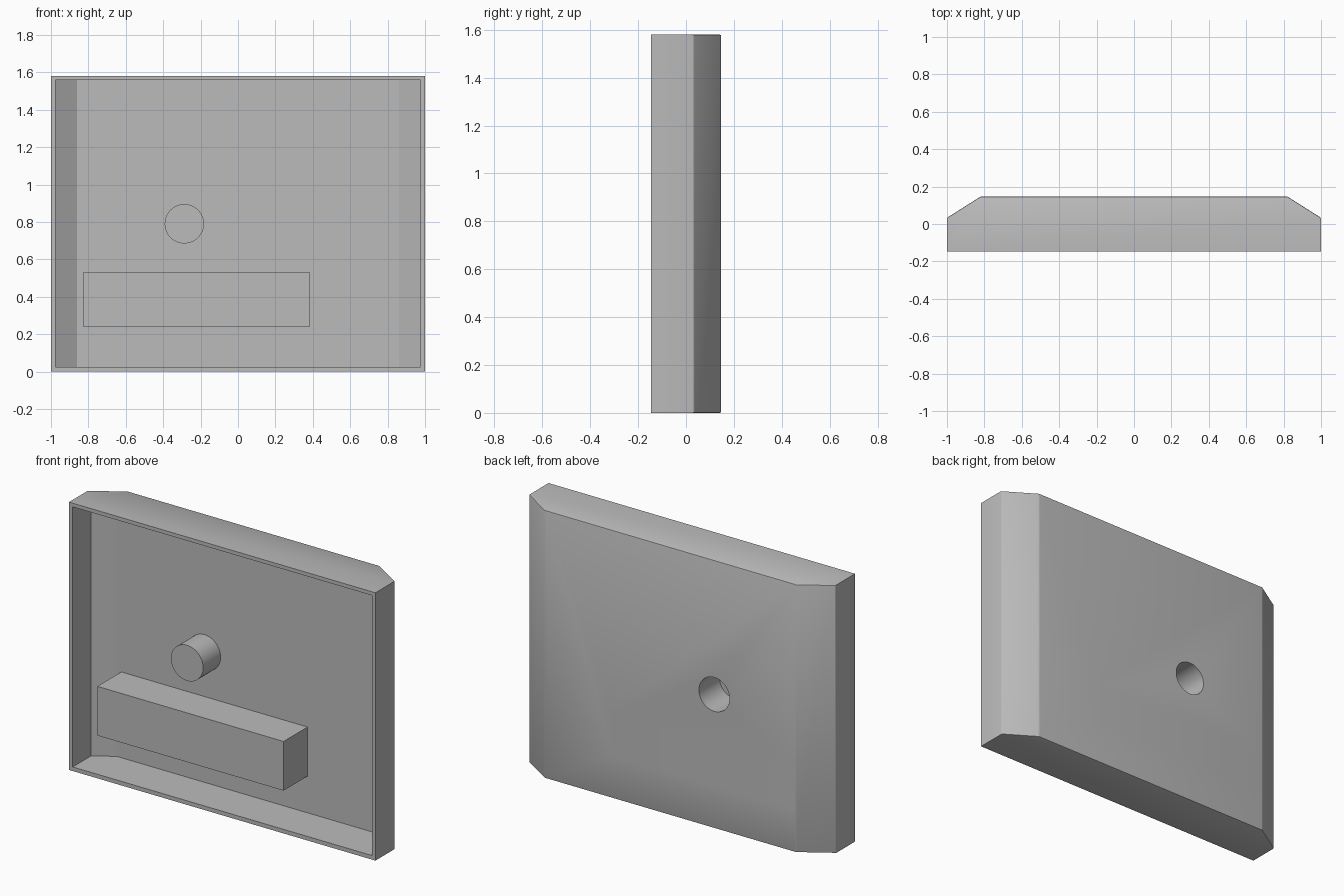
import bpy, bmesh, math
from mathutils import Matrix

cube = bpy.data.objects.get("Cube")
if cube:
    bpy.data.objects.remove(cube)

gray = bpy.data.materials.new("plain gray")
gray.use_nodes = True
COLOR = (0.5, 0.5, 0.5, 1)
gray.diffuse_color = COLOR
gray.node_tree.nodes["Principled BSDF"].inputs["Base Color"].default_value = COLOR

HEIGHT, BACK = 1.58, 0.147
TO_XZ = Matrix.Rotation(math.radians(90), 4, "X")   # local z becomes -y
TO_YZ = Matrix(((0, 0, 1, 0), (1, 0, 0, 0), (0, 1, 0, 0), (0, 0, 0, 1)))  # local z becomes x


def prism(name, points, low, high, frame=Matrix(), bevel=0):
    """Extrude a closed 2D profile from low to high along the frame's local z."""
    bm = bmesh.new()
    face = bm.faces.new([bm.verts.new((x, y, low)) for x, y in points])
    grown = bmesh.ops.extrude_face_region(bm, geom=[face])
    bmesh.ops.translate(bm, vec=(0, 0, high - low),
                        verts=[g for g in grown["geom"] if isinstance(g, bmesh.types.BMVert)])
    bm.transform(frame)
    bmesh.ops.recalc_face_normals(bm, faces=bm.faces)
    if bevel:  # round every edge except the flat front rim
        edges = [e for e in bm.edges if max(v.co.y for v in e.verts) > -BACK + 0.01]
        edges = [e for e in edges if min(v.co.y for v in e.verts) > -BACK + 0.01]
        bmesh.ops.bevel(bm, geom=edges, offset=bevel, segments=2, profile=0.5, affect="EDGES")
    mesh = bpy.data.meshes.new(name)
    bm.to_mesh(mesh)
    bm.free()
    mesh.materials.append(gray)
    obj = bpy.data.objects.new(name, mesh)
    bpy.context.collection.objects.link(obj)
    return obj


def tray_profile(x, front, shoulder, flat_x, back):
    """Plan outline with chamfered back corners."""
    return [(-x, front), (x, front), (x, shoulder), (flat_x, back), (-flat_x, back), (-x, shoulder)]


def circle(cx, cy, r, n=48):
    return [(cx + r * math.cos(2 * math.pi * i / n), cy + r * math.sin(2 * math.pi * i / n))
            for i in range(n)]


# Solid parts
shell = prism("shell", tray_profile(1, -BACK, 0.033, 0.82, BACK), 0, HEIGHT, bevel=0.006)
block = prism("cradle_block", [(-0.83, 0.24), (0.385, 0.24), (0.385, 0.53), (-0.83, 0.53)],
              -0.1, 0.125, TO_XZ)
post = prism("round_post", circle(-0.287, 0.79, 0.105), -0.1, 0.065, TO_XZ)

# Cutters: tray hollow, rounded trough and blind hole
hollow = prism("hollow_cutter", tray_profile(0.976, -0.3, 0.022, 0.86, 0.098), 0.024, HEIGHT - 0.022)
arc = [(BACK - 0.245 * math.sin(t), 0.378 - 0.127 * math.cos(t))
       for t in (math.pi * i / 32 for i in range(33))]
trough = prism("trough_cutter", [(0.3, 0.251)] + arc + [(0.3, 0.505)], -0.817, 0.378, TO_YZ)
hole = prism("hole_cutter", circle(-0.287, 0.79, 0.1), -0.3, 0.045, TO_XZ)

cuts = {shell: (hollow, trough, hole), block: (trough,), post: (hole,)}
for part, cutters in cuts.items():
    bpy.ops.object.select_all(action="DESELECT")
    part.select_set(True)
    bpy.context.view_layer.objects.active = part
    for cutter in cutters:
        mod = part.modifiers.new("cut", "BOOLEAN")
        mod.operation, mod.solver, mod.object = "DIFFERENCE", "EXACT", cutter
        bpy.ops.object.modifier_apply(modifier=mod.name)
    bpy.ops.object.shade_smooth_by_angle(angle=math.radians(25))

for cutter in (hollow, trough, hole):
    bpy.data.objects.remove(cutter)
